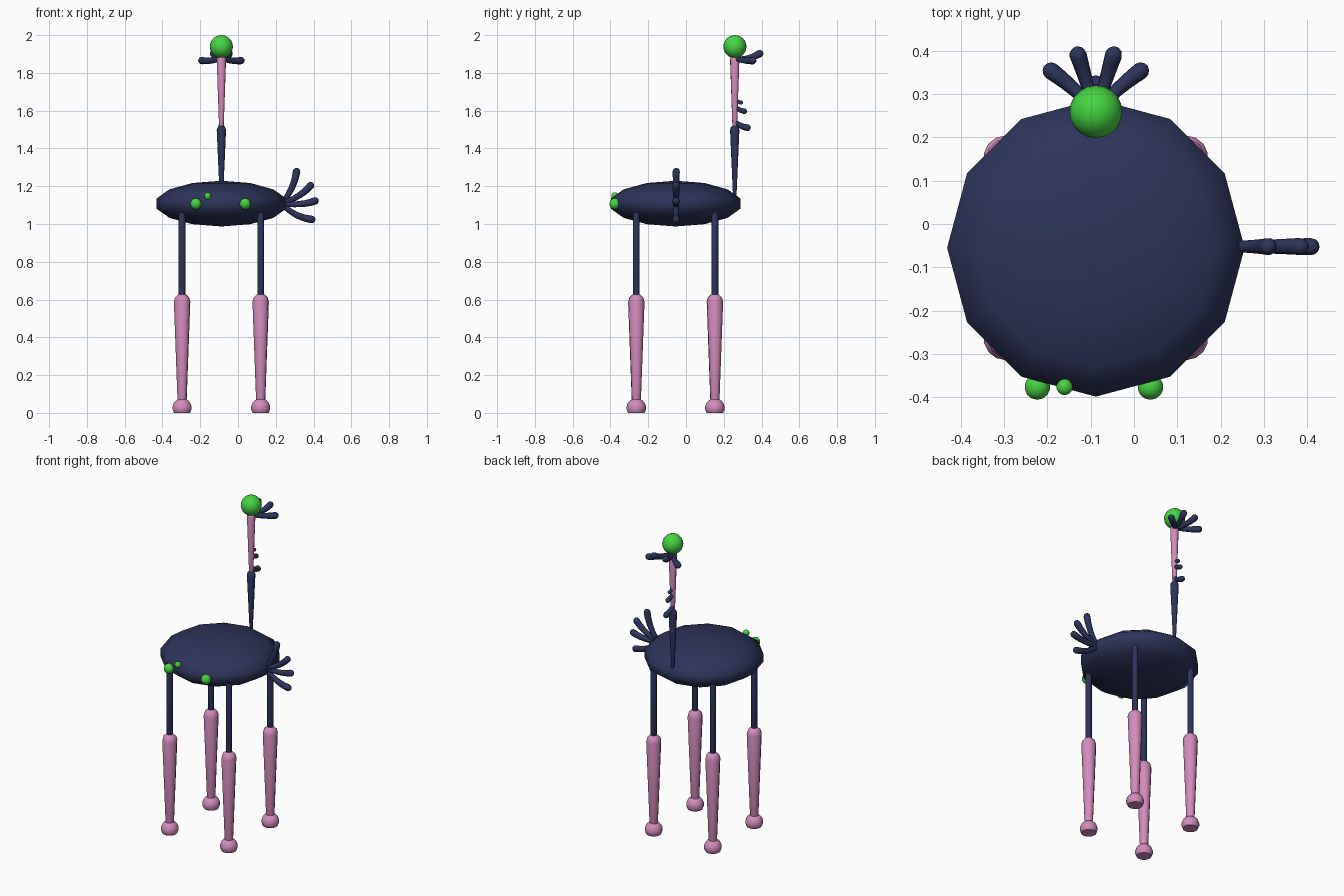
import bpy, bmesh, math
from mathutils import Vector

if "Cube" in bpy.data.objects:
    bpy.data.objects.remove(bpy.data.objects["Cube"])


def material(name, rgb):
    m = bpy.data.materials.new(name)
    m.diffuse_color = (*rgb, 1)
    m.use_nodes = True
    m.node_tree.nodes["Principled BSDF"].inputs["Base Color"].default_value = m.diffuse_color
    return m


NAVY = material("navy", (0.026, 0.034, 0.105))
PINK = material("pink", (0.66, 0.26, 0.51))
GREEN = material("green", (0.06, 0.66, 0.055))
CX, CY = -0.088, -0.055      # body centre
NECK_Y = 0.258


def finish(bm, name, mat):
    bmesh.ops.recalc_face_normals(bm, faces=bm.faces)
    for f in bm.faces:
        f.smooth = True
    me = bpy.data.meshes.new(name)
    bm.to_mesh(me)
    bm.free()
    me.materials.append(mat)
    ob = bpy.data.objects.new(name, me)
    bpy.context.collection.objects.link(ob)
    return ob


def ball(name, mat, loc, size, seg=16, rings=10, floor=None):
    bm = bmesh.new()
    bmesh.ops.create_uvsphere(bm, u_segments=seg, v_segments=rings, radius=1)
    for v in bm.verts:
        v.co = Vector(loc) + Vector(a * b for a, b in zip(v.co, size))
    if floor is not None:    # slice off a flat sole
        cut = bmesh.ops.bisect_plane(bm, geom=bm.verts[:] + bm.edges[:] + bm.faces[:],
                                     plane_co=(0, 0, floor), plane_no=(0, 0, -1), clear_outer=True)
        bmesh.ops.contextual_create(bm, geom=[e for e in cut["geom_cut"] if isinstance(e, bmesh.types.BMEdge)])
    ob = finish(bm, name, mat)
    if floor is not None:
        for p in ob.data.polygons:
            p.use_smooth = p.normal.z > -0.99
    return ob


def limb(name, mat, pts, r0, r1, sides=10, steps=6):
    """Tapered round-ended tube along a quadratic curve (or a straight line)."""
    a, c = Vector(pts[0]), Vector(pts[-1])
    b = Vector(pts[1]) if len(pts) == 3 else (a + c) / 2
    rings = []
    for i in range(steps + 1):
        t = i / steps
        p = a * (1 - t) ** 2 + b * 2 * t * (1 - t) + c * t * t
        d = ((b - a) * (1 - t) + (c - b) * t).normalized()
        rings.append((p, d, r0 + (r1 - r0) * t))
    first, last = rings[0], rings[-1]
    # hemispherical ends
    for k in (30, 60, 85):
        s, co = math.sin(math.radians(k)), math.cos(math.radians(k))
        rings.insert(0, (first[0] - first[1] * first[2] * s, first[1], first[2] * co))
        rings.append((last[0] + last[1] * last[2] * s, last[1], last[2] * co))
    side = rings[0][1].orthogonal().normalized()
    bm = bmesh.new()
    loops = []
    for p, d, r in rings:
        side = (side - d * side.dot(d)).normalized()
        up = d.cross(side)
        loops.append([bm.verts.new(p + (side * math.cos(w) + up * math.sin(w)) * r)
                      for w in (2 * math.pi * j / sides for j in range(sides))])
    for l0, l1 in zip(loops, loops[1:]):
        for j in range(sides):
            k = (j + 1) % sides
            bm.faces.new((l0[j], l0[k], l1[k], l1[j]))
    bm.faces.new(loops[0])
    bm.faces.new(loops[-1])
    return finish(bm, name, mat)


# flat, twelve-sided body
ball("body", NAVY, (CX, CY, 1.108), (0.352, 0.352, 0.121), 12, 7)

# four legs with feet
for sx, xn in ((-1, "left"), (1, "right")):
    for sy, yn in ((-1, "front"), (1, "back")):
        x, y = CX + sx * 0.208, CY + sy * 0.208
        n = f"{yn}_{xn}"
        limb(n + "_upper_leg", NAVY, [(x, y, 0.6), (x, y, 1.05)], 0.018, 0.018, steps=1)
        limb(n + "_lower_leg", PINK, [(x, y, 0.05), (x, y, 0.588)], 0.024, 0.044, steps=1)
        ball(n + "_foot", PINK, (x, y, 0.027), (0.052, 0.052, 0.05), 14, 9, floor=0)

# neck and head
limb("lower_neck", NAVY, [(CX, NECK_Y, 1.14), (CX, NECK_Y, 1.497)], 0.009, 0.025, steps=1)
limb("upper_neck", PINK, [(CX, NECK_Y, 1.5), (CX, NECK_Y, 1.87)], 0.012, 0.025, steps=1)
ball("head", GREEN, (CX, 0.259, 1.939), (0.061, 0.061, 0.061), 20, 12)

# fan of feathers behind the head
for s, n in ((-1, "left"), (1, "right")):
    limb(f"{n}_outer_crest_feather", NAVY,
         [(CX + s * 0.005, 0.265, 1.875), (CX + s * 0.05, 0.315, 1.86), (CX + s * 0.103, 0.353, 1.865)], 0.012, 0.02)
    limb(f"{n}_inner_crest_feather", NAVY,
         [(CX + s * 0.005, 0.268, 1.875), (CX + s * 0.025, 0.34, 1.87), (CX + s * 0.041, 0.39, 1.902)], 0.012, 0.02)

# short mane tufts down the back of the neck
for i, (zb, yt, zt, r) in enumerate(((1.54, 0.325, 1.51, 0.018),
                                    (1.62, 0.308, 1.597, 0.015),
                                    (1.658, 0.291, 1.643, 0.011))):
    limb(f"mane_tuft_{i + 1}", NAVY,
         [(CX, 0.26, zb), (CX, (0.26 + yt) / 2, zt + 0.004), (CX, yt, zt)], r * 0.7, r)

# tail fan on the right side
for i, (xm, zm, xt, zt) in enumerate(((0.295, 1.18, 0.31, 1.277),
                                     (0.33, 1.14, 0.384, 1.203),
                                     (0.33, 1.095, 0.408, 1.122),
                                     (0.30, 1.035, 0.39, 1.024))):
    limb(f"tail_feather_{i + 1}", NAVY,
         [(0.23, -0.052, 1.108), (xm, -0.052, zm), (xt, -0.052, zt)], 0.013, 0.02)

# green dots on the front rim
for i, (x, z, r) in enumerate(((-0.223, 1.107, 0.03), (-0.16, 1.148, 0.019), (0.038, 1.107, 0.03))):
    ball(f"front_dot_{i + 1}", GREEN, (x, -0.376, z), (r, r, r), 14, 9)
